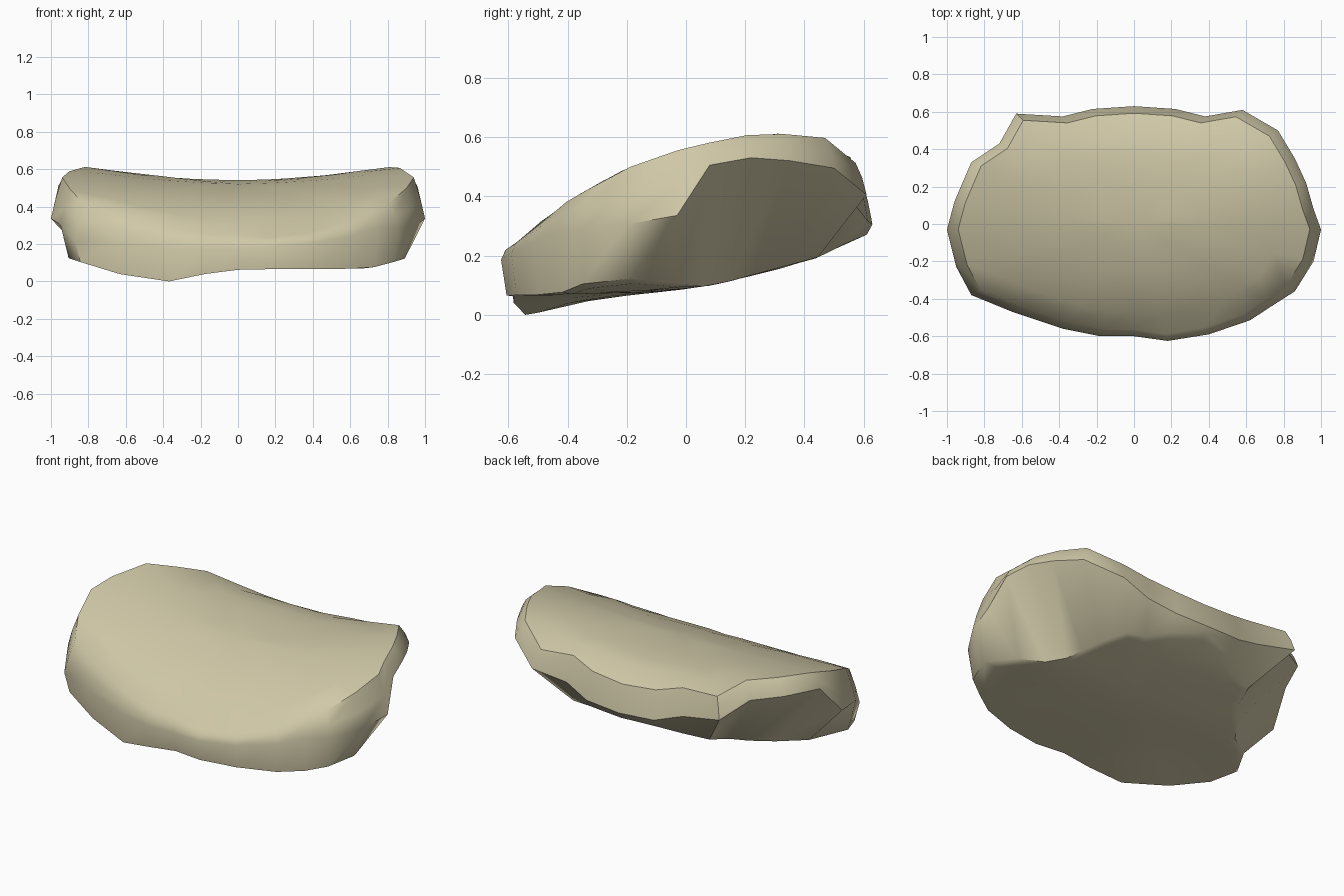
import bpy
import bmesh
from math import exp, radians
from mathutils import Vector

cube = bpy.data.objects.get("Cube")
if cube:
    bpy.data.objects.remove(cube, do_unlink=True)


def material(name, colour):
    mat = bpy.data.materials.new(name)
    mat.use_nodes = True
    mat.diffuse_color = colour
    mat.node_tree.nodes["Principled BSDF"].inputs["Base Color"].default_value = colour
    return mat


def curve(points, value):
    """Linear interpolation through a short list of (position, height) pairs."""
    if value <= points[0][0]:
        return points[0][1]
    for (start, low), (end, high) in zip(points, points[1:]):
        if value <= end:
            return low + (high - low) * (value - start) / (end - start)
    return points[-1][1]


# Centre-line profiles from front to back
TOP = [(-.62, .21), (-.4, .385), (-.2, .475), (0, .525), (.25, .55), (.5, .535), (.6, .46)]
UNDERSIDE = [(-.6, .07), (-.1, .08), (.1, .105), (.45, .2), (.6, .275)]

# Widest outline of the slab: x, y and height of its edge
OUTLINE = [
    (0, .63, .31), (.22, .615, .32), (.38, .575, .37), (.58, .61, .41),
    (.77, .5, .5), (.86, .35, .525), (.92, .22, .535), (.96, .08, .51),
    (1, -.03, .34), (.96, -.2, .31), (.86, -.36, .29), (.75, -.43, .29),
    (.62, -.515, .25), (.4, -.59, .21), (.18, -.625, .19), (0, -.6, .18),
    (-.18, -.6, .18), (-.38, -.56, .18), (-.65, -.47, .21), (-.87, -.38, .22),
    (-.95, -.23, .31), (-1, -.03, .34), (-.96, .12, .515), (-.87, .33, .525),
    (-.72, .43, .5), (-.63, .59, .42), (-.38, .575, .37), (-.22, .615, .32),
]


def top_height(x, y):
    # Saddle: arched front to back, dished from side to side towards the rear
    dish = .07 * min(max((y + .45) / .7, 0), 1)
    return curve(TOP, y) + dish * min(abs(x) / .75, 1) ** 2


def underside_height(x, y):
    sag = .07 * exp(-((x + .42) / .25) ** 2 - ((y + .55) / .25) ** 2)
    return curve(UNDERSIDE, y) - sag + .25 * max(0, abs(x) - .7)


def top_ring(scale):
    return [Vector((x * scale, y * scale, top_height(x * scale, y * scale)))
            for x, y, z in OUTLINE]


def underside_ring(scale):
    points = []
    for x, y, z in OUTLINE:
        # The rear flanks are undercut, the front wall stays steep
        flank = min(max((y + .25) / .4, 0), 1) * min(abs(x) / .8, 1)
        size = scale * (1 - .34 * flank)
        points.append(Vector((x * size, y * size, underside_height(x * size, y * size))))
    return points


# Stack the rings from the top centre over the edge to the underside centre
rings = [top_ring(s) for s in (.2, .4, .6, .78, .94)]
shoulder = []
for (x, y, z), rim in zip(OUTLINE, rings[-1]):
    edge = Vector((x, y, z))
    shoulder.append(rim.lerp(edge, .6) + Vector((0, 0, .015)))
rings.append(shoulder)
rings.append([Vector(p) for p in OUTLINE])
rings += [underside_ring(s) for s in (.97, .9, .7, .45, .2)]

bm = bmesh.new()
loops = [[bm.verts.new(p) for p in ring] for ring in rings]
count = len(OUTLINE)
for upper, lower in zip(loops, loops[1:]):
    for i in range(count):
        j = (i + 1) % count
        bm.faces.new((upper[i], upper[j], lower[j], lower[i]))
for loop, height in ((loops[0], top_height), (loops[-1], underside_height)):
    centre = bm.verts.new((0, 0, height(0, 0)))
    for i in range(count):
        bm.faces.new((centre, loop[i], loop[(i + 1) % count]))

# Soften the two broad surfaces without moving the edge
broad = [v for ring in loops[:4] + loops[9:] for v in ring]
for _ in range(2):
    bmesh.ops.smooth_vert(bm, verts=broad, factor=.4, use_axis_z=True)
lowest = min(v.co.z for v in bm.verts)
bmesh.ops.translate(bm, verts=bm.verts, vec=(0, 0, -lowest))
bmesh.ops.recalc_face_normals(bm, faces=bm.faces)

mesh = bpy.data.meshes.new("stone_slab")
bm.to_mesh(mesh)
bm.free()
slab = bpy.data.objects.new("stone_slab", mesh)
bpy.context.collection.objects.link(slab)
mesh.materials.append(material("pale sandstone", (.63, .58, .39, 1)))

bpy.ops.object.select_all(action="DESELECT")
slab.select_set(True)
bpy.context.view_layer.objects.active = slab
bpy.ops.object.shade_smooth_by_angle(angle=radians(45))
